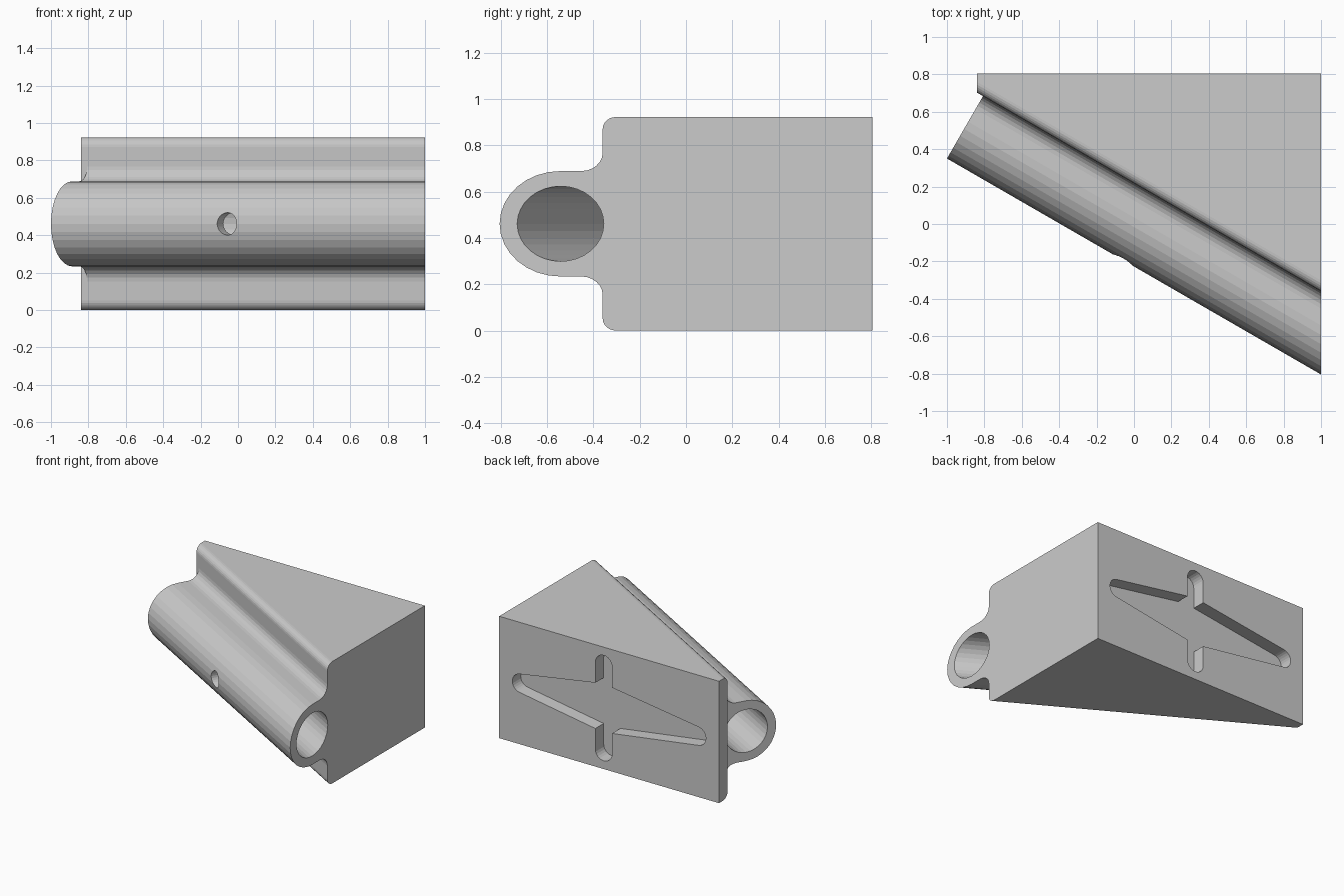
import bpy, bmesh, math
from mathutils import Vector

if "Cube" in bpy.data.objects:
    bpy.data.objects.remove(bpy.data.objects["Cube"])

ORIGIN = Vector((1.0, -0.542, 0.461))          # tube axis where it meets the right side
ANG = math.radians(30)
ALONG = Vector((math.cos(ANG), -math.sin(ANG), 0))
ACROSS = Vector((math.sin(ANG), math.cos(ANG), 0))
UP = Vector((0, 0, 1))
END = -2.178                                    # square-cut left end of the tube
R, BORE, FACE, H = 0.2275, 0.162, 0.158, 0.461


def arc(cx, cy, r, a0, a1, n):
    return [(cx + r * math.cos(math.radians(a0 + (a1 - a0) * i / n)),
             cy + r * math.sin(math.radians(a0 + (a1 - a0) * i / n))) for i in range(n + 1)]


def prism(name, pts, a, b, c, c0, c1, origin=ORIGIN):
    """Extrude a 2D profile (on axes a, b) along c from c0 to c1."""
    bm = bmesh.new()
    rings = [[bm.verts.new(origin + a * p + b * q + c * k) for p, q in pts] for k in (c0, c1)]
    bm.faces.new(rings[0])
    bm.faces.new(rings[1][::-1])
    for i in range(len(pts)):
        j = (i + 1) % len(pts)
        bm.faces.new((rings[0][i], rings[0][j], rings[1][j], rings[1][i]))
    bmesh.ops.recalc_face_normals(bm, faces=bm.faces)
    me = bpy.data.meshes.new(name)
    bm.to_mesh(me)
    bm.free()
    ob = bpy.data.objects.new(name, me)
    bpy.context.collection.objects.link(ob)
    return ob


def box(name, x0, x1, y0, y1):
    return prism(name, [(x0, y0), (x1, y0), (x1, y1), (x0, y1)],
                 Vector((1, 0, 0)), Vector((0, 1, 0)), UP, -1, 2, Vector())


def combine(target, other, op):
    m = target.modifiers.new(op, 'BOOLEAN')
    m.operation, m.object, m.solver = op, other, 'EXACT'
    bpy.context.view_layer.objects.active = target
    bpy.ops.object.modifier_apply(modifier=m.name)
    bpy.data.objects.remove(other, do_unlink=True)


def mirrored(top):
    return top + [(v, -z) for v, z in reversed(top)]


# wedge block with rounded front edges
block = mirrored(arc(FACE + 0.05, H - 0.05, 0.05, 180, 90, 6) + [(1.6, H)])
wedge = prism("wedge_bracket", block, ACROSS, UP, ALONG, -3.2, 0.6)
combine(wedge, box("limit", -0.84, 2, -3, 0.805), 'INTERSECT')

# angled tube with a filleted web joining the block
half = arc(0, 0, R, 180, 90, 8)[1:] + arc(FACE - 0.08, R + 0.08, 0.08, 270, 360, 6) + [(0.2, R + 0.08)]
tube = [(-R, 0)] + mirrored(half)
combine(wedge, prism("tube", tube, ACROSS, UP, ALONG, END, 0.5), 'UNION')

# flat right side, tube bore and set-screw hole
combine(wedge, box("trim", 1, 3, -3, 3), 'DIFFERENCE')
combine(wedge, prism("bore", arc(0, 0, BORE, 0, 360, 32)[:-1], ACROSS, UP, ALONG, END - 0.03, 1), 'DIFFERENCE')
screw_t = (-0.06 + R * 0.5 - 1) / math.cos(ANG)
combine(wedge, prism("screw_hole", arc(screw_t, 0, 0.06, 0, 360, 24)[:-1], ALONG, UP, ACROSS, -0.4, 0), 'DIFFERENCE')

# cross-shaped recess in the back
slot = (arc(0.125, 0.79, 0.07, 0, 180, 12) + [(0.055, 0.634)]
        + arc(-0.66, H, 0.07, 98, 262, 12) + [(0.055, 0.288)]
        + arc(0.125, 0.132, 0.07, 180, 360, 12) + [(0.195, 0.288)]
        + arc(0.82, H, 0.07, -81, 81, 12) + [(0.195, 0.634)])
combine(wedge, prism("recess", slot, Vector((1, 0, 0)), UP, Vector((0, 1, 0)), 0.705, 1.0, Vector()), 'DIFFERENCE')
wedge.data.shade_flat()
